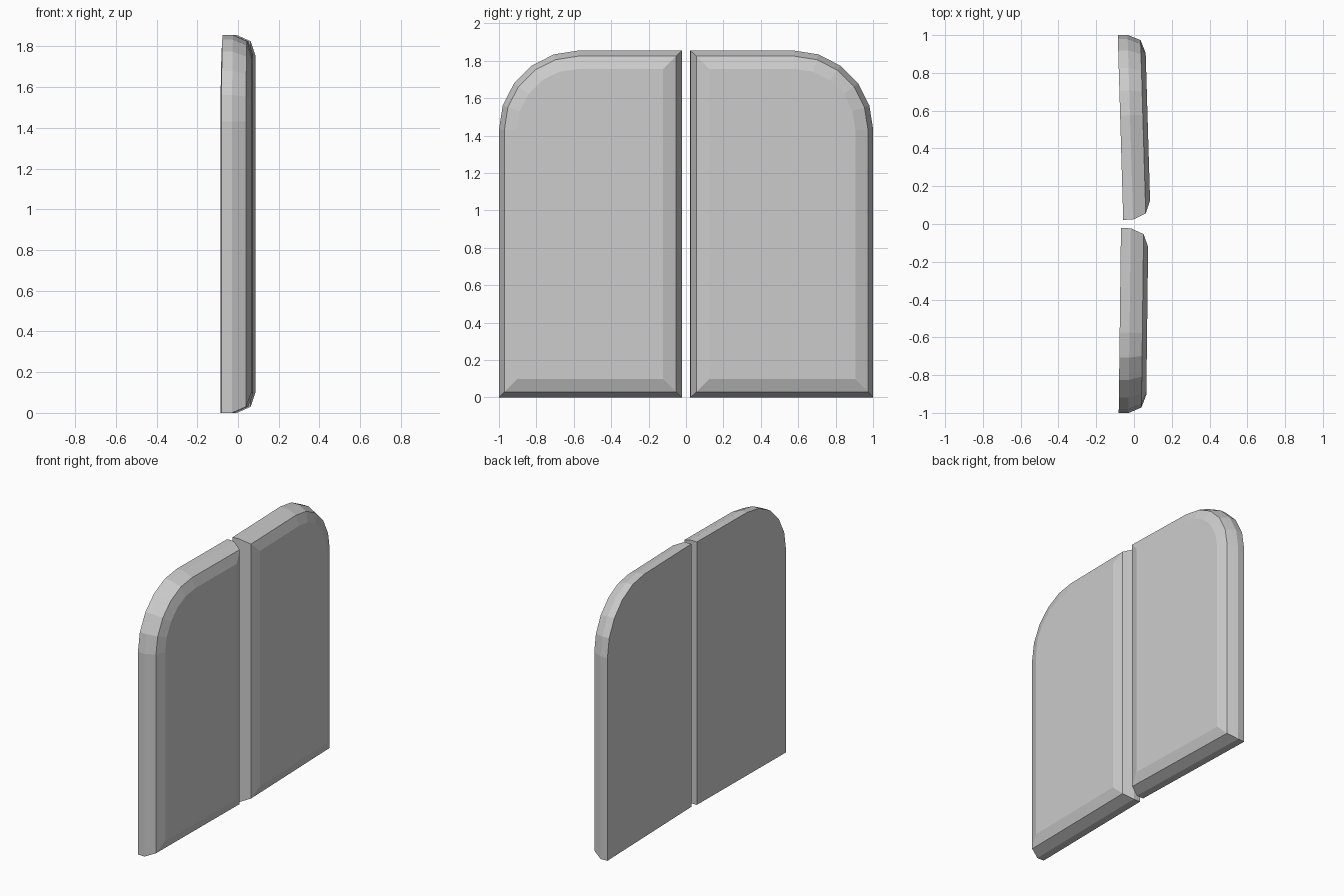
import bpy, bmesh
from math import sin, cos, radians, pi

if "Cube" in bpy.data.objects:
    bpy.data.objects.remove(bpy.data.objects["Cube"])

LENGTH, HEIGHT, RADIUS, GAP = 0.978, 1.855, 0.425, 0.022


def outline(inset):
    """Door outline (y, z) with one rounded outer top corner."""
    cy, cz, r = LENGTH - RADIUS, HEIGHT - RADIUS, RADIUS - inset
    pts = [(inset, inset), (LENGTH - inset, inset)]
    pts += [(cy + r * cos(i * pi / 10), cz + r * sin(i * pi / 10)) for i in range(6)]
    return pts + [(inset, HEIGHT - inset)]


def door(name, side, back_x, angle):
    """Stack inset outlines from flat back to bevelled front."""
    bm = bmesh.new()
    rings = [[bm.verts.new((x, side * y, z)) for y, z in outline(inset)]
             for x, inset in ((0, 0), (0.052, 0), (0.12, 0.03), (0.145, 0.098))]
    n = len(rings[0])
    for a, b in zip(rings, rings[1:]):
        for i in range(n):
            j = (i + 1) % n
            bm.faces.new((a[i], a[j], b[j], b[i]))
    bm.faces.new(rings[0])
    bm.faces.new(rings[-1])
    bmesh.ops.recalc_face_normals(bm, faces=bm.faces)
    mesh = bpy.data.meshes.new(name)
    bm.to_mesh(mesh)
    bm.free()
    obj = bpy.data.objects.new(name, mesh)
    obj.location = (back_x, side * GAP, 0)
    obj.rotation_euler.z = radians(angle)
    bpy.context.collection.objects.link(obj)


# Two slightly ajar door leaves
door("left_door", -1, -0.069, -0.7)
door("right_door", 1, -0.057, 1.7)
